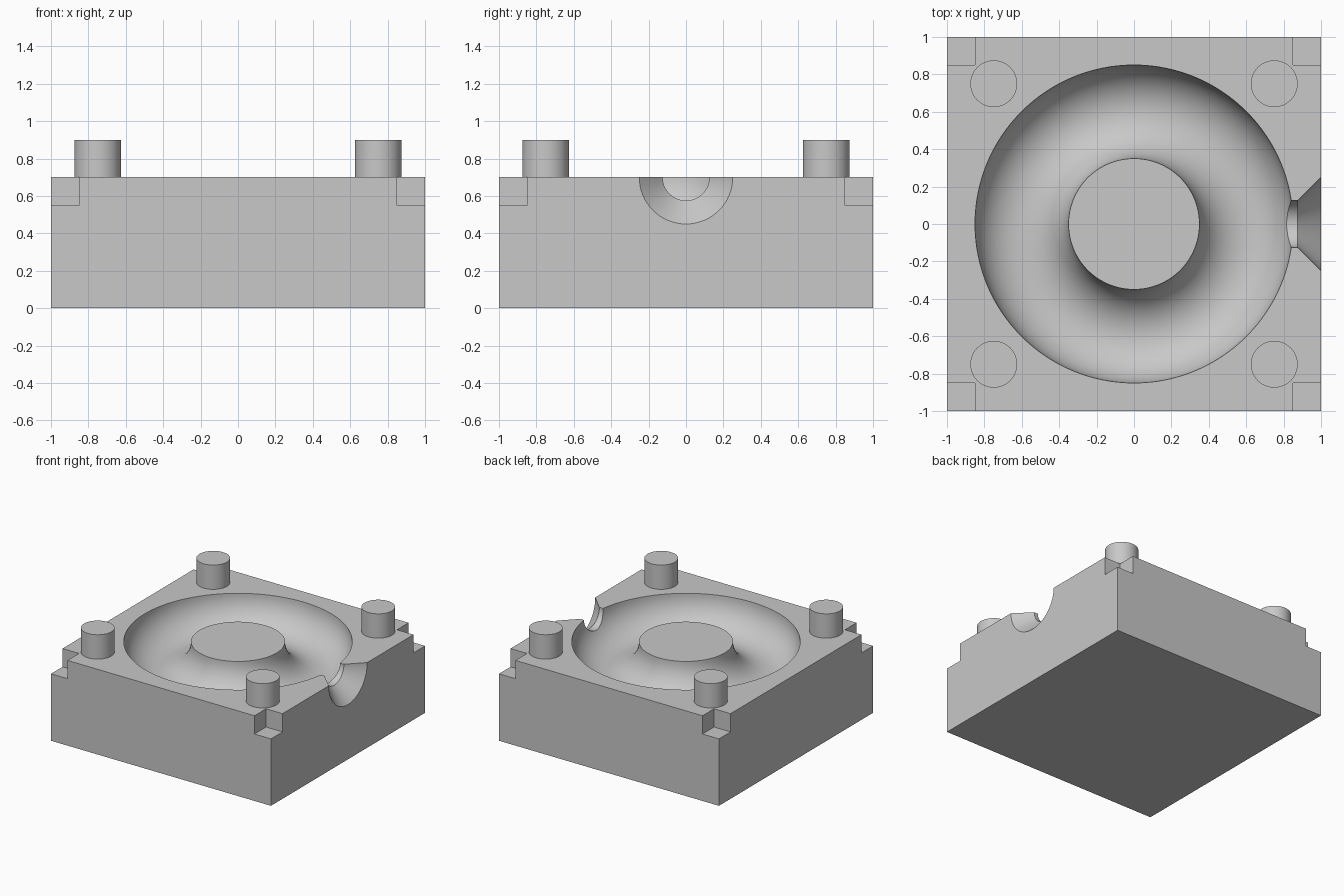
import bpy, bmesh, math
from mathutils import Matrix, Vector

old = bpy.data.objects.get("Cube")
if old:
    bpy.data.objects.remove(old, do_unlink=True)

TOP = 0.7          # parting face height
PEG_TOP = 0.9

grey = bpy.data.materials.new("plain grey")
grey.use_nodes = True
grey.diffuse_color = (0.58, 0.58, 0.58, 1)
grey.node_tree.nodes["Principled BSDF"].inputs["Base Color"].default_value = grey.diffuse_color


def finish(name, bm):
    bmesh.ops.recalc_face_normals(bm, faces=bm.faces)
    mesh = bpy.data.meshes.new(name)
    bm.to_mesh(mesh)
    bm.free()
    mesh.materials.append(grey)
    obj = bpy.data.objects.new(name, mesh)
    bpy.context.collection.objects.link(obj)
    return obj


def box(name, centre, size):
    bm = bmesh.new()
    bmesh.ops.create_cube(bm, size=1,
                          matrix=Matrix.Translation(centre) @ Matrix.Diagonal((*size, 1)))
    return finish(name, bm)


def revolve(name, points, axis, centre, steps, closed):
    """Spin a profile about an axis; open profiles get end caps."""
    bm = bmesh.new()
    verts = [bm.verts.new(p) for p in points]
    pairs = list(zip(verts, verts[1:])) + ([(verts[-1], verts[0])] if closed else [])
    edges = [bm.edges.new(pair) for pair in pairs]
    bmesh.ops.spin(bm, geom=verts + edges, cent=centre, axis=axis,
                   angle=math.tau, steps=steps, use_merge=True)
    bmesh.ops.remove_doubles(bm, verts=bm.verts, dist=1e-5)
    if not closed:
        bmesh.ops.holes_fill(bm, edges=[e for e in bm.edges if e.is_boundary], sides=0)
    return finish(name, bm)


def smooth(obj):
    bpy.ops.object.select_all(action='DESELECT')
    obj.select_set(True)
    bpy.context.view_layer.objects.active = obj
    bpy.ops.object.shade_smooth_by_angle(angle=math.radians(30))


def cut(obj, cutter):
    bpy.context.view_layer.objects.active = obj
    mod = obj.modifiers.new("cut", 'BOOLEAN')
    mod.operation = 'DIFFERENCE'
    mod.solver = 'EXACT'
    mod.object = cutter
    bpy.ops.object.modifier_apply(modifier=mod.name)
    bpy.data.objects.remove(cutter, do_unlink=True)


# Main block
block = box("mould_block", (0, 0, TOP / 2), (2, 2, TOP))
corners = [(sx, sy) for sx in (-1, 1) for sy in (-1, 1)]

# Corner notches
for sx, sy in corners:
    cut(block, box("notch_cutter", (sx * 0.975, sy * 0.975, TOP), (0.25, 0.25, 0.3)))

# Ring-shaped cavity
ring = []
for i in range(64):
    a = math.tau * i / 64
    ring.append((0.6 + 0.25 * math.cos(a), 0, TOP + 0.25 * math.sin(a)))
cut(block, revolve("ring_cutter", ring, (0, 0, 1), (0, 0, 0), 128, True))

# Pouring channel with a flared mouth
channel = [(x, 0, TOP + r) for x, r in ((0.7, 0.125), (0.875, 0.125), (1.1, 0.35))]
cut(block, revolve("channel_cutter", channel, (1, 0, 0), (0, 0, TOP), 64, False))
smooth(block)

# Locating pegs
for sx, sy in corners:
    bm = bmesh.new()
    bmesh.ops.create_cone(bm, cap_ends=True, segments=64, radius1=0.125, radius2=0.125,
                          depth=PEG_TOP - TOP,
                          matrix=Matrix.Translation((sx * 0.75, sy * 0.75, (TOP + PEG_TOP) / 2)))
    side = ("back" if sy > 0 else "front") + ("_left" if sx > 0 else "_right")
    smooth(finish("peg_" + side, bm))
